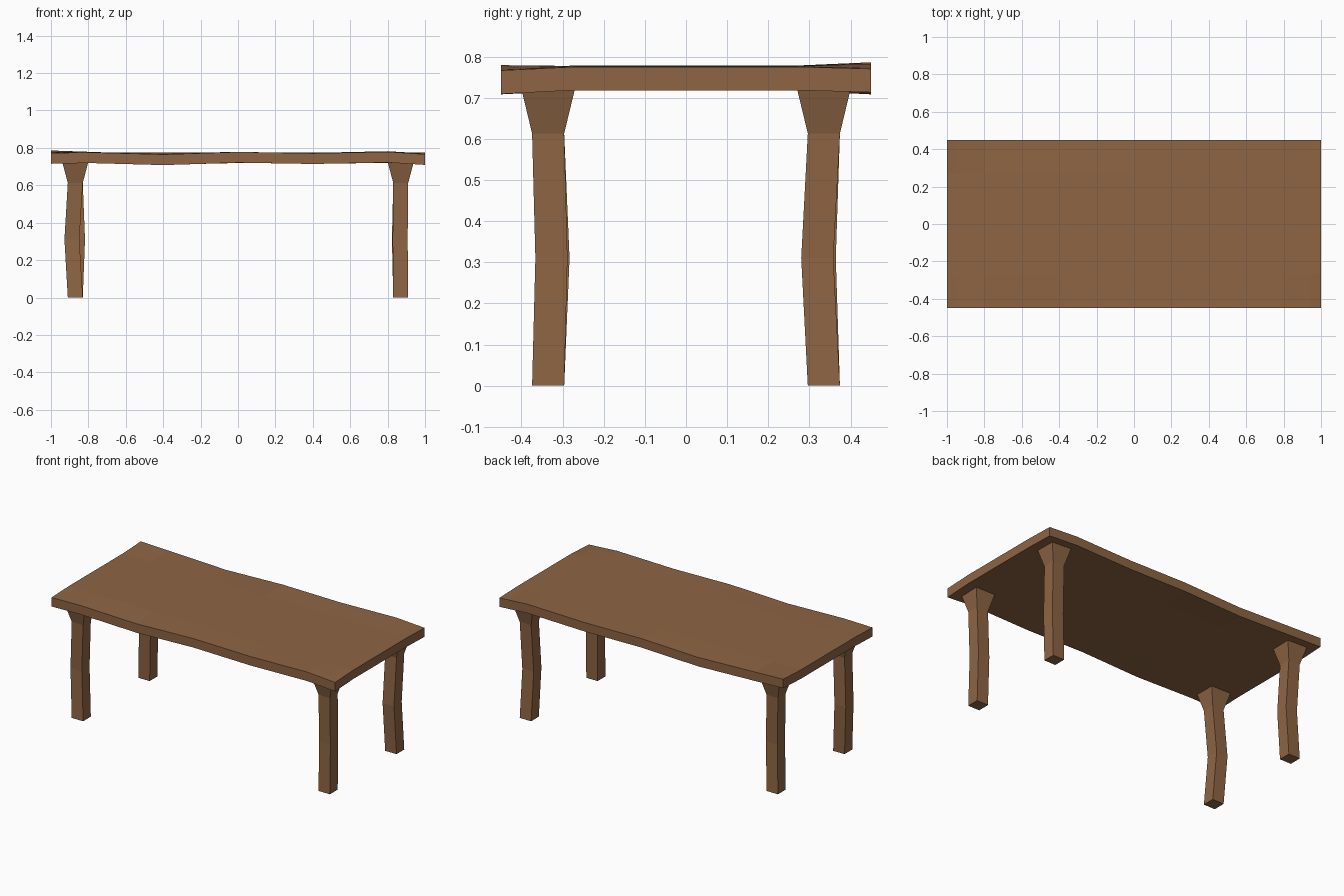
import bpy
import bmesh

cube = bpy.data.objects.get("Cube")
if cube:
    bpy.data.objects.remove(cube, do_unlink=True)

wood = bpy.data.materials.new("warm brown wood")
wood.use_nodes = True
color = (0.27, 0.13, 0.057, 1)
wood.diffuse_color = color
wood.node_tree.nodes["Principled BSDF"].inputs["Base Color"].default_value = color


def finish(name, bm):
    bmesh.ops.recalc_face_normals(bm, faces=bm.faces)
    mesh = bpy.data.meshes.new(name)
    bm.to_mesh(mesh)
    bm.free()
    mesh.materials.append(wood)
    obj = bpy.data.objects.new(name, mesh)
    bpy.context.collection.objects.link(obj)
    return obj


def lerp(points, values, p):
    """Piecewise linear lookup."""
    for i in range(len(points) - 1):
        if p <= points[i + 1]:
            t = (p - points[i]) / (points[i + 1] - points[i])
            return values[i] + t * (values[i + 1] - values[i])
    return values[-1]


# Gently warped plank: height along x for the front edge, middle and back edge
stations = [-1, -0.8, -0.4, 0, 0.4, 0.8, 1]
front = [0.772, 0.776, 0.765, 0.778, 0.771, 0.779, 0.766]
middle = [0.778, 0.776, 0.774, 0.776, 0.774, 0.777, 0.775]
back = [0.786, 0.779, 0.765, 0.778, 0.773, 0.782, 0.770]
THICK = 0.057


def top_height(x, y):
    rows = [lerp(stations, row, x) for row in (front, middle, middle, back)]
    return lerp([-0.45, -0.27, 0.27, 0.45], rows, y)


xs = [-1, -0.94, -0.8, -0.4, 0, 0.4, 0.8, 0.94, 1]
ys = [-0.45, -0.4, -0.27, 0.27, 0.4, 0.45]
bm = bmesh.new()
grid = [[bm.verts.new((x, y, top_height(x, y))) for y in ys] for x in xs]
for a, b in zip(grid, grid[1:]):
    for j in range(len(ys) - 1):
        bm.faces.new((a[j], b[j], b[j + 1], a[j + 1]))
slab = bmesh.ops.extrude_face_region(bm, geom=list(bm.faces), use_keep_orig=True)
lower = [v for v in slab["geom"] if isinstance(v, bmesh.types.BMVert)]
bmesh.ops.translate(bm, verts=lower, vec=(0, 0, -THICK))
finish("table_top", bm)


# Square legs, slightly bent at the middle, flared under the top
def leg(name, sx, sy, bend_x, bend_y):
    cx, cy = 0.87 * sx, 0.335 * sy
    sections = [(0, 0, 0, 0.04, 0.039), (0.31, bend_x, bend_y, 0.04, 0.039),
                (0.613, 0, 0, 0.04, 0.039), (0.725, 0, 0, 0.07, 0.066)]
    bm = bmesh.new()
    rings = []
    for z, dx, dy, hx, hy in sections:
        rings.append([bm.verts.new((cx + dx + hx * i, cy + dy + hy * j, z))
                      for i, j in ((-1, -1), (1, -1), (1, 1), (-1, 1))])
    for a, b in zip(rings, rings[1:]):
        for k in range(4):
            n = (k + 1) % 4
            bm.faces.new((a[k], a[n], b[n], b[k]))
    bm.faces.new(rings[0])
    bm.faces.new(rings[-1])
    finish(name, bm)


leg("front_left_leg", 1, -1, -0.003, 0.008)
leg("front_right_leg", -1, -1, -0.018, 0.013)
leg("back_left_leg", 1, 1, -0.007, -0.016)
leg("back_right_leg", -1, 1, 0.012, -0.010)
